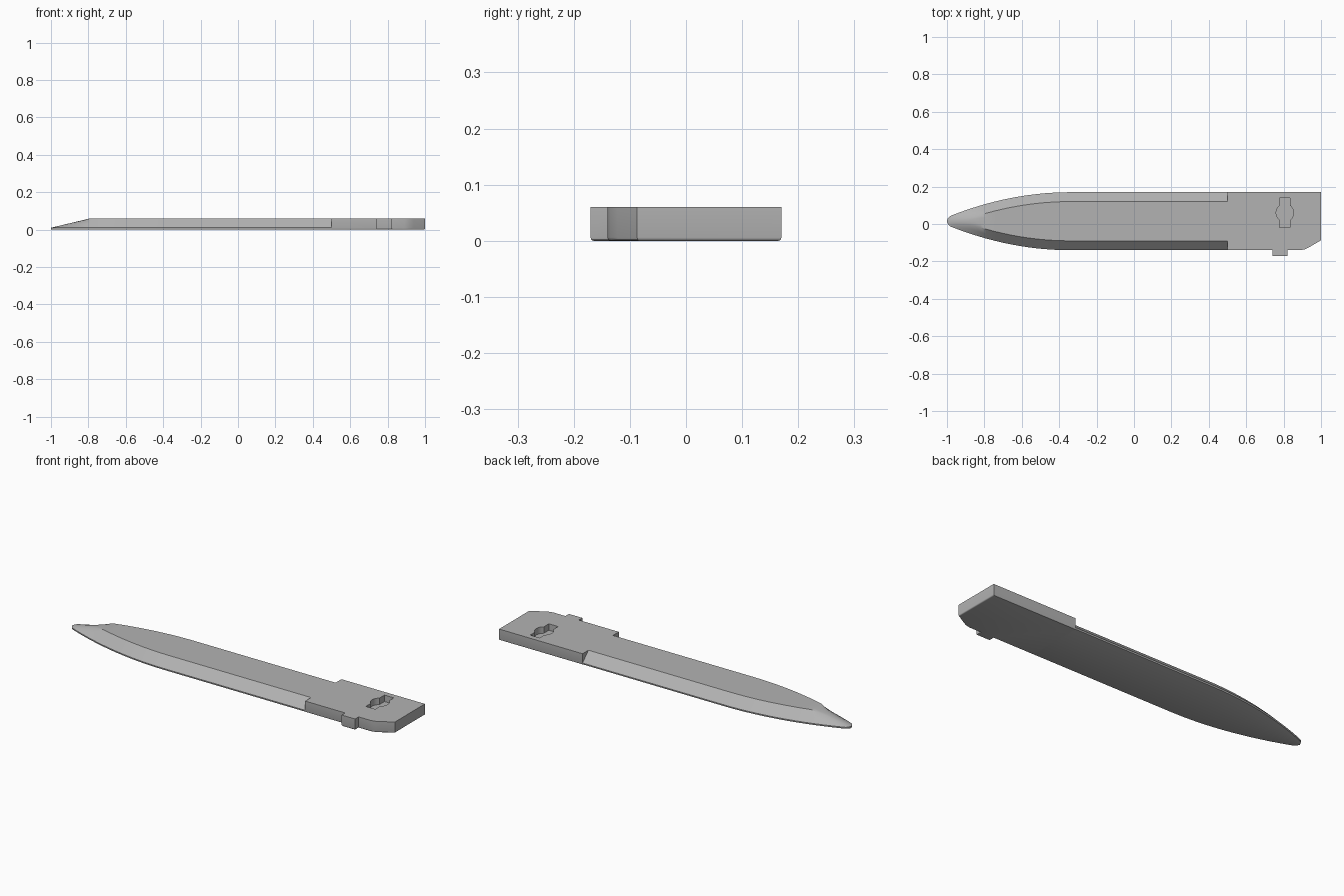
import bpy, bmesh, math

cube = bpy.data.objects.get("Cube")
if cube:
    bpy.data.objects.remove(cube, do_unlink=True)

THICK, EDGE, ROUND = 0.06, 0.01, 0.006
MID, HALF, BEVEL = 0.015, 0.155, 0.05   # blade axis, half width, ground edge width

steel = bpy.data.materials.new("steel grey")
steel.use_nodes = True
grey = (0.45, 0.45, 0.45, 1)
steel.diffuse_color = grey
steel.node_tree.nodes["Principled BSDF"].inputs["Base Color"].default_value = grey


def finish(name, bm):
    bmesh.ops.recalc_face_normals(bm, faces=bm.faces)
    mesh = bpy.data.meshes.new(name)
    bm.to_mesh(mesh)
    bm.free()
    mesh.materials.append(steel)
    obj = bpy.data.objects.new(name, mesh)
    bpy.context.collection.objects.link(obj)
    return obj


def activate(obj):
    bpy.ops.object.select_all(action='DESELECT')
    obj.select_set(True)
    bpy.context.view_layer.objects.active = obj


def prism(name, outline, z0, z1):
    bm = bmesh.new()
    face = bm.faces.new([bm.verts.new((x, y, z0)) for x, y in outline])
    new = bmesh.ops.extrude_face_region(bm, geom=[face])["geom"]
    top = [v for v in new if isinstance(v, bmesh.types.BMVert)]
    bmesh.ops.translate(bm, verts=top, vec=(0, 0, z1 - z0))
    return finish(name, bm)


# Blade: cross-sections swept along x
def half_width(x):
    w = HALF - 0.126 * (max(0, -0.34 - x) / 0.64) ** 2
    if x < -0.98:
        w *= math.sqrt(max(0.004, 1 - ((-0.98 - x) / 0.02) ** 2))
    return w


def section(x):
    w = half_width(x)
    nose = max(0, (-0.79 - x) / 0.21)
    h = THICK - (THICK - EDGE) * nose
    blend = min(1, nose * 2)                 # bevelled top melts into a rounded nose
    r = max(0.3, 1 - BEVEL / w)
    lip = min(ROUND, w * 0.5)
    pts = [(-w + lip, 0), (-w + lip * 0.3, ROUND * 0.3), (-w, ROUND)]
    for u in (-1, -(1 + r) / 2, -r, -r / 2, 0, r / 2, r, (1 + r) / 2, 1):
        flat = min(1, (1 - abs(u)) / (1 - r))
        f = flat * (1 - blend) + (1 - u * u) * blend
        pts.append((u * w, EDGE + (h - EDGE) * f))
    pts += [(w, ROUND), (w - lip * 0.3, ROUND * 0.3), (w - lip, 0)]
    return [(x, MID + y, z) for y, z in pts]


stations = [0.5] + [-0.34 - 0.045 * i for i in range(11)]
stations += [-0.82, -0.85, -0.88, -0.91, -0.94, -0.965, -0.98, -0.987, -0.993, -0.997, -1]
bm = bmesh.new()
rings = [[bm.verts.new(p) for p in section(x)] for x in stations]
for a, b in zip(rings, rings[1:]):
    for i in range(len(a)):
        j = (i + 1) % len(a)
        bm.faces.new((a[i], a[j], b[j], b[i]))
bm.faces.new(rings[0])
bm.faces.new(rings[-1])
blade = finish("blade", bm)

# Tang: clipped corner, side tab and rounded underside
low, high = MID - HALF, MID + HALF
tang = prism("tang", [(0.5, high), (0.5, low), (0.74, low), (0.74, -0.17), (0.82, -0.17),
                      (0.82, low), (0.89, low), (0.915, -0.135), (0.94, -0.122),
                      (1, -0.087), (1, high)], 0, THICK)
bm = bmesh.new()
bm.from_mesh(tang.data)
under = [e for e in bm.edges if all(v.co.z < 0.001 for v in e.verts)
         and any(v.co.x > 0.51 for v in e.verts)]
bmesh.ops.bevel(bm, geom=under, offset=ROUND, segments=3, profile=0.5, affect='EDGES')
bm.to_mesh(tang.data)
bm.free()

# Keyhole recess: slot crossed by a round hole
cx, cy, sw, sl, rad = 0.807, 0.06, 0.028, 0.08, 0.047
limit = math.acos(sw / rad)
arc = [(rad * math.cos(a), rad * math.sin(a))
       for a in [limit * (i / 5 - 1) for i in range(11)]]
side = [(sw, -sl)] + arc + [(sw, sl)]
outline = side + [(-x, -y) for x, y in side]
cutter = prism("keyhole_cutter", [(cx + x, cy + y) for x, y in outline], 0.025, 0.1)
cutter.hide_render = True
cut = tang.modifiers.new("keyhole", 'BOOLEAN')
cut.operation, cut.object, cut.solver = 'DIFFERENCE', cutter, 'EXACT'
activate(tang)
bpy.ops.object.modifier_apply(modifier=cut.name)
bpy.data.objects.remove(cutter, do_unlink=True)

for obj in (blade, tang):
    activate(obj)
    bpy.ops.object.shade_smooth_by_angle(angle=math.radians(30))
